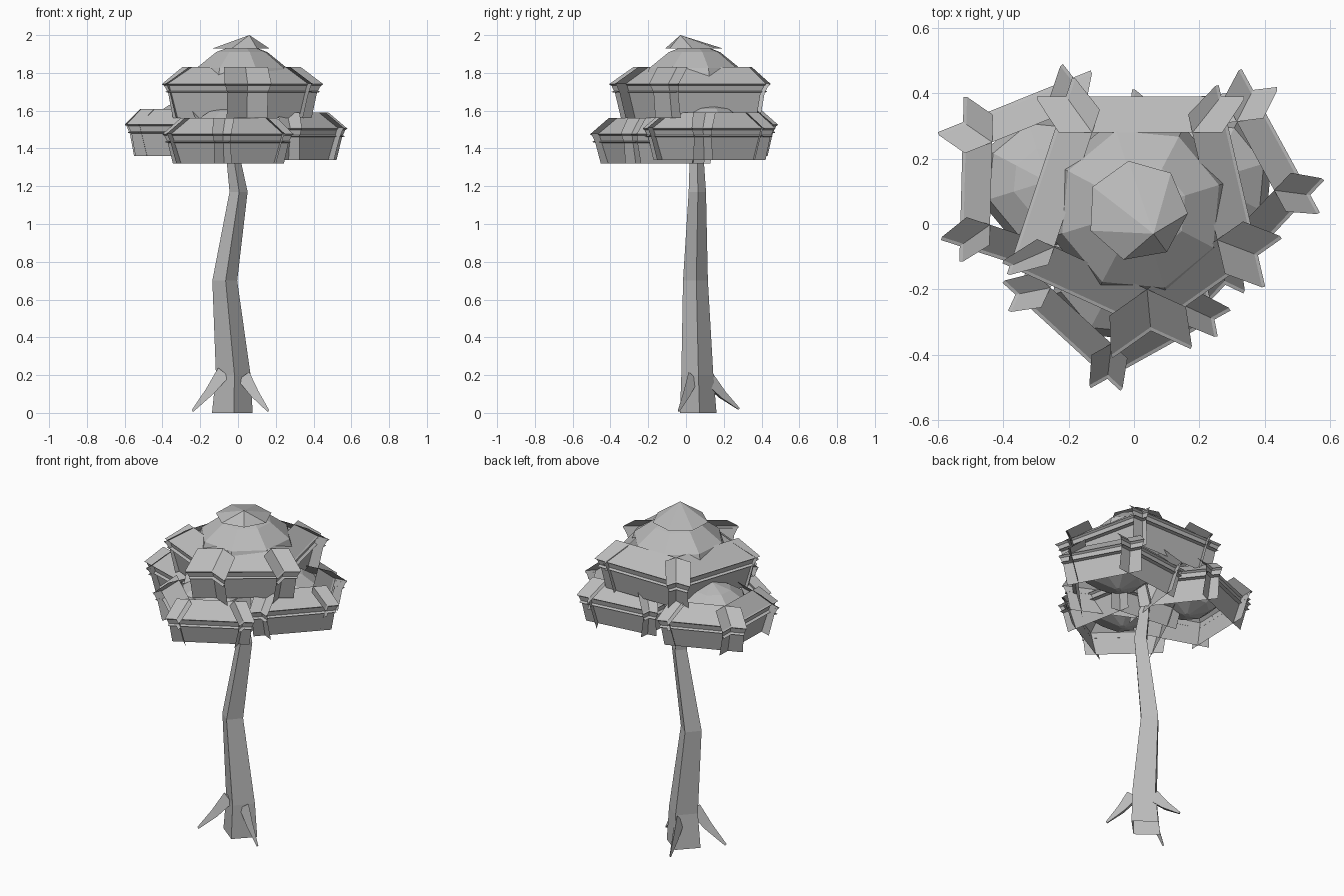
import bpy, bmesh, math
from mathutils import Vector

if "Cube" in bpy.data.objects:
    bpy.data.objects.remove(bpy.data.objects["Cube"])

mat = bpy.data.materials.new("plain_grey")
mat.diffuse_color = (0.5, 0.5, 0.5, 1)
mat.use_nodes = True
mat.node_tree.nodes["Principled BSDF"].inputs["Base Color"].default_value = mat.diffuse_color


def finish(bm, name):
    bmesh.ops.recalc_face_normals(bm, faces=bm.faces[:])
    me = bpy.data.meshes.new(name)
    bm.to_mesh(me)
    bm.free()
    ob = bpy.data.objects.new(name, me)
    bpy.context.collection.objects.link(ob)
    me.materials.append(mat)
    return ob


def loft(bm, rings, cap_start=True, cap_end=True):
    """Skin a list of point rings with quads."""
    vs = [[bm.verts.new(p) for p in r] for r in rings]
    n = len(vs[0])
    for a, b in zip(vs, vs[1:]):
        for i in range(n):
            j = (i + 1) % n
            bm.faces.new((a[i], a[j], b[j], b[i]))
    if cap_start:
        bm.faces.new(vs[0][::-1])
    if cap_end:
        bm.faces.new(vs[-1])


def ring(x, y, z, rx, ry, n, rot=0.0):
    return [(x + rx * math.cos(rot + math.tau * i / n),
             y + ry * math.sin(rot + math.tau * i / n), z) for i in range(n)]


# Crooked four-sided trunk, open below: x, y, z, half widths
bm = bmesh.new()
loft(bm, [ring(x, y, z, rx, ry, 4, math.radians(4)) for x, y, z, rx, ry in (
    (-0.03, 0.065, 0.0, 0.108, 0.097), (-0.025, 0.06, 0.2, 0.092, 0.085),
    (-0.07, 0.05, 0.7, 0.066, 0.066), (0.003, 0.06, 1.17, 0.048, 0.046),
    (-0.022, 0.057, 1.33, 0.038, 0.038), (-0.01, 0.05, 1.6, 0.035, 0.035))], False)
finish(bm, "trunk")

# Three pointed roots
for k, (base, tip) in enumerate((((-0.075, 0.03, 0.21), (-0.24, -0.035, 0.01)),
                                 ((0.03, 0.03, 0.19), (0.16, -0.04, 0.01)),
                                 ((-0.035, 0.12, 0.17), (-0.09, 0.28, 0.02)))):
    base, tip = Vector(base), Vector(tip)
    d = (tip - base).normalized()
    side = d.cross(Vector((0, 0, 1))).normalized()
    up = side.cross(d)
    mid = base.lerp(tip, 0.45) - Vector((0, 0, 0.01))
    bm = bmesh.new()
    loft(bm, [[p + side * w * c * 0.8 + up * w * 1.2 * s for c, s in ((1, -.6), (0, 1), (-1, -.6))]
              for p, w in ((base, 0.036), (mid, 0.023), (tip, 0.006))])
    finish(bm, f"root_{k + 1}")


def cluster(name, centre, sides, half, z_low, z_band, z_top, ball):
    """Leaf clump: equal folded panels that cross at the corners around a faceted core.
    sides: (facing angle in degrees, distance from the centre, sideways shift)"""
    c = Vector((*centre, 0))
    panels, lips = bmesh.new(), bmesh.new()
    for ang, dist, shift in sides:
        out = Vector((math.cos(math.radians(ang)), math.sin(math.radians(ang)), 0))
        d = Vector((-out.y, out.x, 0))
        mid = c + out * dist + d * shift

        def strip(bm, rows):
            vs = [[bm.verts.new(mid + out * o + d * half * w * s + Vector((0, 0, z)))
                   for s in (-1, 1)] for o, w, z in rows]
            for r, q in zip(vs, vs[1:]):
                bm.faces.new((r[0], r[1], q[1], q[0]))

        # Skirt folding over into a sloping roof piece
        strip(panels, ((-0.04, 0.87, z_low), (-0.012, 0.92, z_band - 0.05),
                       (0, 1, z_band), (-half * 0.32, 0.79, z_top)))
        # Thin ledge and rim along the fold
        strip(lips, ((-0.012, 0.92, z_band - 0.05), (0.008, 0.94, z_band - 0.046),
                     (-0.01, 0.94, z_band - 0.04)))
        strip(lips, ((-0.003, 0.99, z_band - 0.012), (0.01, 1, z_band - 0.004), (0, 1, z_band)))
    finish(panels, name + "_panels")
    finish(lips, name + "_lips")

    # Faceted core: radius, bottom, peak
    br, b0, b1 = ball
    bm = bmesh.new()
    loft(bm, [ring(c.x, c.y, b0 + (b1 - b0) * h, br * f, br * f, 8, 0.3) for h, f in
              ((0, 0.08), (0.15, 0.6), (0.42, 1.0), (0.68, 0.88), (0.88, 0.5), (1, 0.03))])
    finish(bm, name + "_core")


cluster("upper_clump", (0.02, 0.045),
        ((90, 0.335, 0), (13, 0.308, 0), (-54.8, 0.312, -0.015), (-114.5, 0.315, 0), (161.6, 0.315, 0)),
        0.316, 1.56, 1.745, 1.83, (0.285, 1.54, 1.96))
cluster("front_clump", (-0.046, -0.153),
        ((-132.5, 0.25, 0), (-61, 0.253, 0), (11, 0.25, 0), (83, 0.25, 0), (155, 0.25, 0)),
        0.244, 1.32, 1.48, 1.56, (0.21, 1.37, 1.63))
cluster("right_clump", (0.22, 0.13),
        ((28.6, 0.25, 0), (-43.4, 0.25, 0), (97, 0.25, -0.0), (172.6, 0.25, 0), (244.6, 0.25, 0)),
        0.25, 1.34, 1.51, 1.59, (0.21, 1.38, 1.64))
cluster("left_clump", (-0.267, 0.13),
        ((178.5, 0.25, 0), (112, 0.254, 0), (252, 0.26, 0), (-36, 0.25, 0), (38, 0.25, 0)),
        0.252, 1.36, 1.53, 1.61, (0.21, 1.4, 1.66))

# Pointed cap on top of the crown
bm = bmesh.new()
rim = [bm.verts.new(p) for p in ring(0.01, 0.04, 1.93, 0.155, 0.155, 7, math.radians(100))]
peak = bm.verts.new((0.06, -0.03, 2.0))
for i in range(7):
    bm.faces.new((rim[i], rim[(i + 1) % 7], peak))
bm.faces.new(rim[::-1])
finish(bm, "crown_cap")
